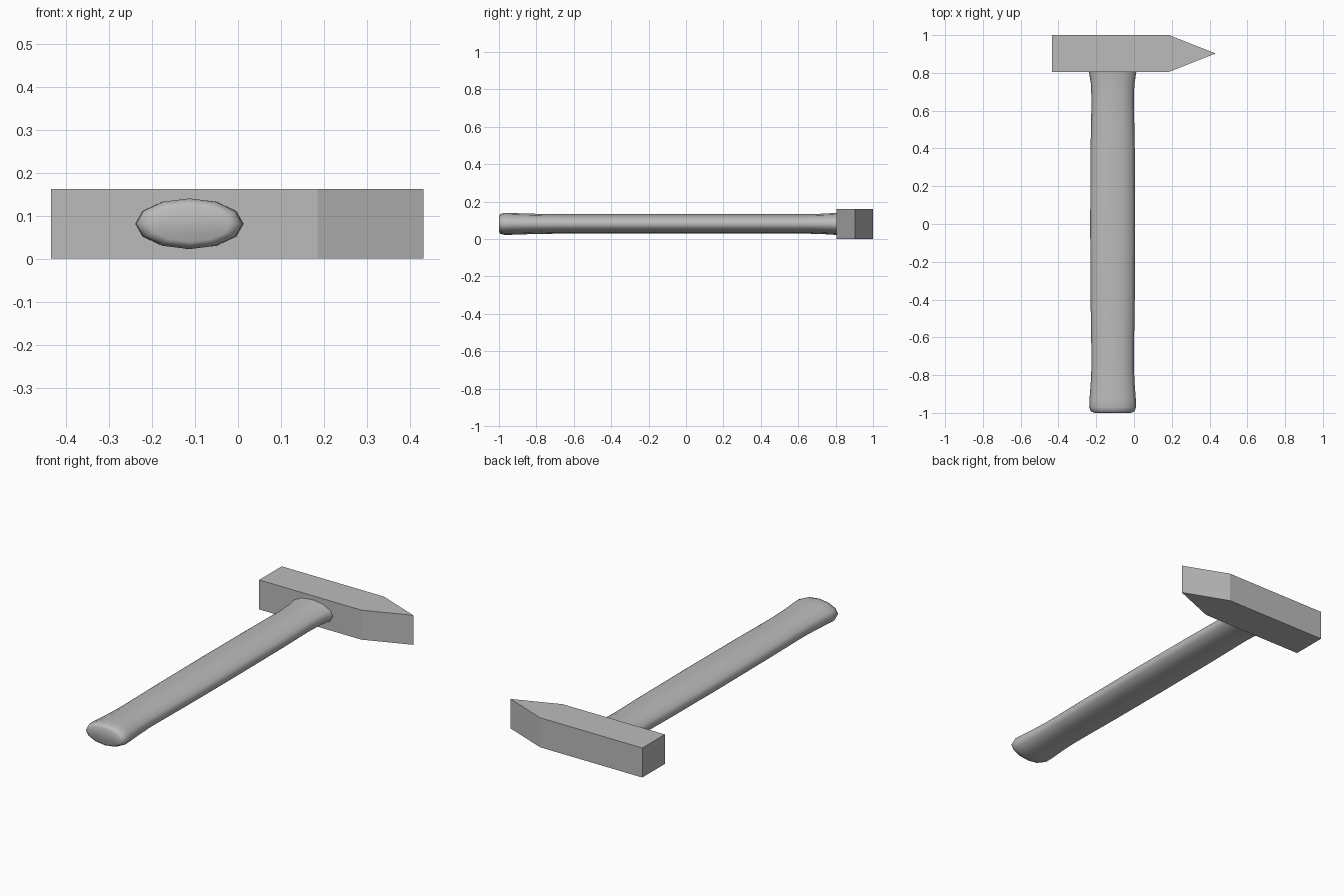
import bpy, bmesh, math

cube = bpy.data.objects.get("Cube")
if cube:
    bpy.data.objects.remove(cube, do_unlink=True)

# One plain grey for the whole tool
grey = bpy.data.materials.new("plain_grey")
grey.use_nodes = True
grey.diffuse_color = (0.5, 0.5, 0.5, 1)
grey.node_tree.nodes["Principled BSDF"].inputs["Base Color"].default_value = grey.diffuse_color


def add_part(name, bm):
    bmesh.ops.recalc_face_normals(bm, faces=bm.faces)
    mesh = bpy.data.meshes.new(name)
    bm.to_mesh(mesh)
    bm.free()
    mesh.materials.append(grey)
    part = bpy.data.objects.new(name, mesh)
    bpy.context.collection.objects.link(part)
    return part


def loft(rings):
    """Skin a list of equal-length closed rings and cap both ends."""
    bm = bmesh.new()
    loops = [[bm.verts.new(p) for p in ring] for ring in rings]
    n = len(loops[0])
    for a, b in zip(loops, loops[1:]):
        for i in range(n):
            j = (i + 1) % n
            bm.faces.new((a[i], a[j], b[j], b[i]))
    bm.faces.new(loops[0])
    bm.faces.new(loops[-1])
    return bm


# Head: block with a wedge-shaped pein
HEIGHT = 0.162
outline = [(-0.435, 0.805), (0.185, 0.805), (0.432, 0.903), (0.185, 1.0), (-0.435, 1.0)]
add_part("hammer_head", loft([[(x, y, z) for x, y in outline] for z in (0, HEIGHT)]))

# Handle: flattened oval stations as (y, half width, half height)
stations = [(-1.0, 0.095, 0.042), (-0.993, 0.115, 0.053), (-0.97, 0.124, 0.059),
            (-0.93, 0.123, 0.058), (-0.84, 0.116, 0.055), (-0.75, 0.112, 0.053),
            (-0.65, 0.113, 0.052), (-0.4, 0.117, 0.052), (0, 0.119, 0.052),
            (0.4, 0.117, 0.052), (0.65, 0.112, 0.052), (0.74, 0.115, 0.055),
            (0.79, 0.123, 0.058), (0.82, 0.128, 0.06)]
SIDES = 12
angles = [2 * math.pi * i / SIDES for i in range(SIDES)]
handle = add_part("handle", loft(
    [[(-0.113 + w * math.cos(a), y, HEIGHT / 2 + h * math.sin(a)) for a in angles]
     for y, w, h in stations]))

# Smooth the handle, keeping its buried end sharp
bpy.ops.object.select_all(action="DESELECT")
handle.select_set(True)
bpy.context.view_layer.objects.active = handle
bpy.ops.object.shade_smooth_by_angle(angle=math.radians(70))
